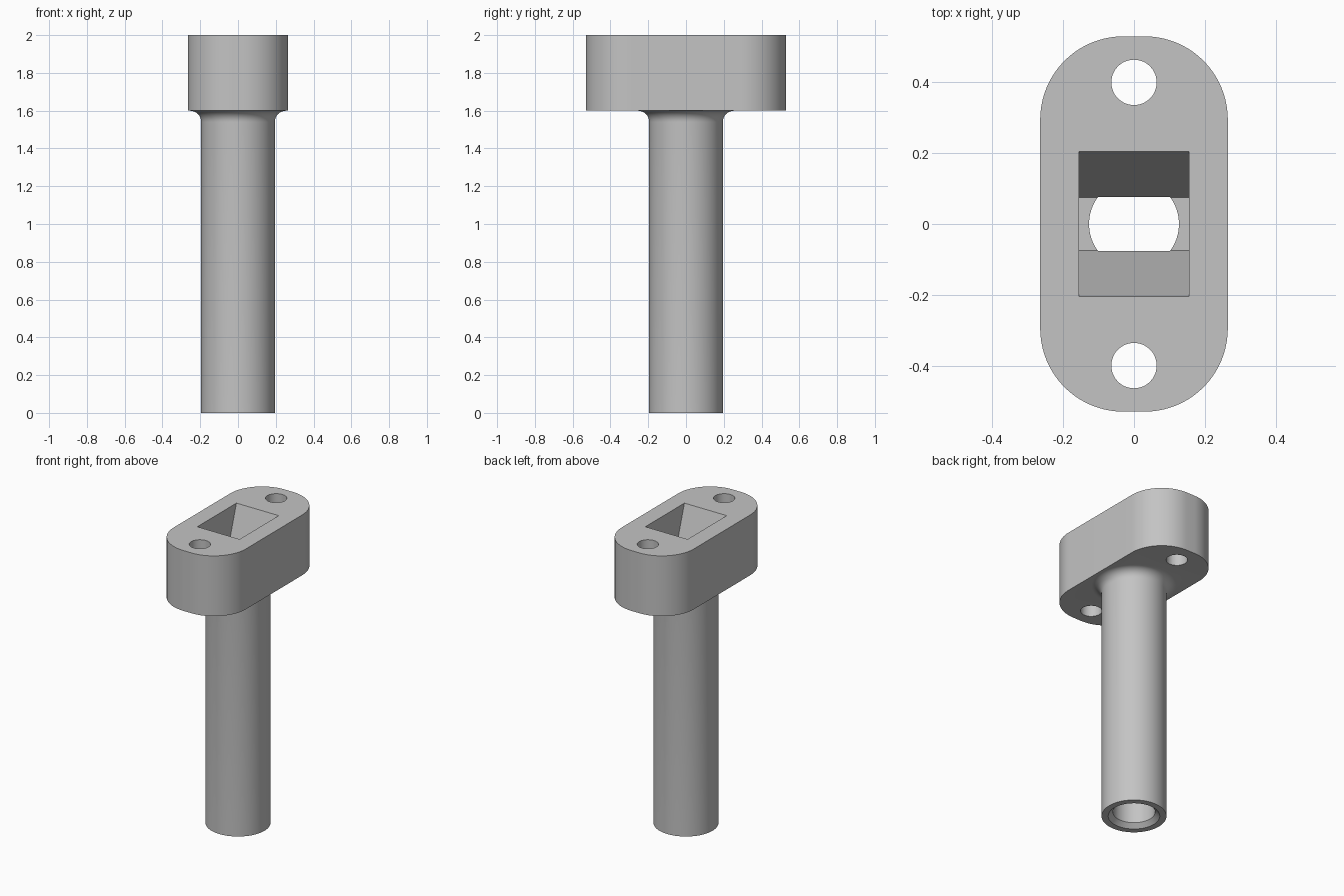
import bpy, bmesh
from math import pi, sin, cos, radians
from mathutils import Vector

if "Cube" in bpy.data.objects:
    bpy.data.objects.remove(bpy.data.objects["Cube"])

grey = bpy.data.materials.new("plain grey")
grey.use_nodes = True
colour = (0.55, 0.55, 0.55, 1)
grey.diffuse_color = colour
grey.node_tree.nodes["Principled BSDF"].inputs["Base Color"].default_value = colour


def finish(name, bm):
    bmesh.ops.recalc_face_normals(bm, faces=bm.faces[:])
    mesh = bpy.data.meshes.new(name)
    bm.to_mesh(mesh)
    bm.free()
    mesh.materials.append(grey)
    obj = bpy.data.objects.new(name, mesh)
    bpy.context.collection.objects.link(obj)
    return obj


def loft(name, rings):
    """Skin matching rings of points and cap both ends."""
    bm = bmesh.new()
    loops = [[bm.verts.new(p) for p in ring] for ring in rings]
    n = len(loops[0])
    for a, b in zip(loops, loops[1:]):
        for i in range(n):
            j = (i + 1) % n
            bm.faces.new((a[i], a[j], b[j], b[i]))
    bm.faces.new(loops[0])
    bm.faces.new(loops[-1])
    return finish(name, bm)


def lathe(name, profile, y=0, sides=96):
    return loft(name, [[(r * cos(2 * pi * i / sides), y + r * sin(2 * pi * i / sides), z)
                        for i in range(sides)] for r, z in profile])


def rectangle(hx, hy, z):
    return [(-hx, -hy, z), (hx, -hy, z), (hx, hy, z), (-hx, hy, z)]


def rounded(hx, hy, r, z, steps=20):
    ring = []
    for k, (sx, sy) in enumerate([(1, 1), (-1, 1), (-1, -1), (1, -1)]):
        for i in range(steps + 1):
            a = (k + i / steps) * pi / 2
            ring.append((sx * (hx - r) + r * cos(a), sy * (hy - r) + r * sin(a), z))
    return ring


def combine(target, tool, operation):
    mod = target.modifiers.new(operation, 'BOOLEAN')
    mod.operation = operation
    mod.solver = 'EXACT'
    mod.object = tool
    bpy.context.view_layer.objects.active = target
    bpy.ops.object.modifier_apply(modifier=mod.name)
    bpy.data.objects.remove(tool)


# Flange plate
body = loft("flanged_tube", [rounded(0.265, 0.53, 0.235, z) for z in (1.6, 2.0)])

# Tube with a concave fillet under the plate
R, F, base = 0.195, 0.06, 1.6
fillet = [(R + F - F * cos(a), base - F + F * sin(a))
          for a in (radians(90 * i / 8) for i in range(9))]
tube = lathe("tube", [(R, 0)] + fillet + [(R + F, 1.7)])
combine(body, tube, 'UNION')

# Bore with a chamfered mouth
bore = lathe("bore", [(0.165, -0.01), (0.127, 0.028), (0.127, base)])
combine(body, bore, 'DIFFERENCE')

# Tapered rectangular pocket
pocket = loft("pocket", [rectangle(0.155, 0.075, base - 0.003),
                         rectangle(0.155, 0.205, 2.0),
                         rectangle(0.155, 0.205, 2.1)])
combine(body, pocket, 'DIFFERENCE')

# Bolt holes
for y in (-0.4, 0.4):
    combine(body, lathe("bolt_hole", [(0.064, 1.5), (0.064, 2.1)], y, 48), 'DIFFERENCE')

bpy.ops.object.select_all(action='DESELECT')
body.select_set(True)
bpy.context.view_layer.objects.active = body
bpy.ops.object.shade_smooth_by_angle(angle=radians(30))
